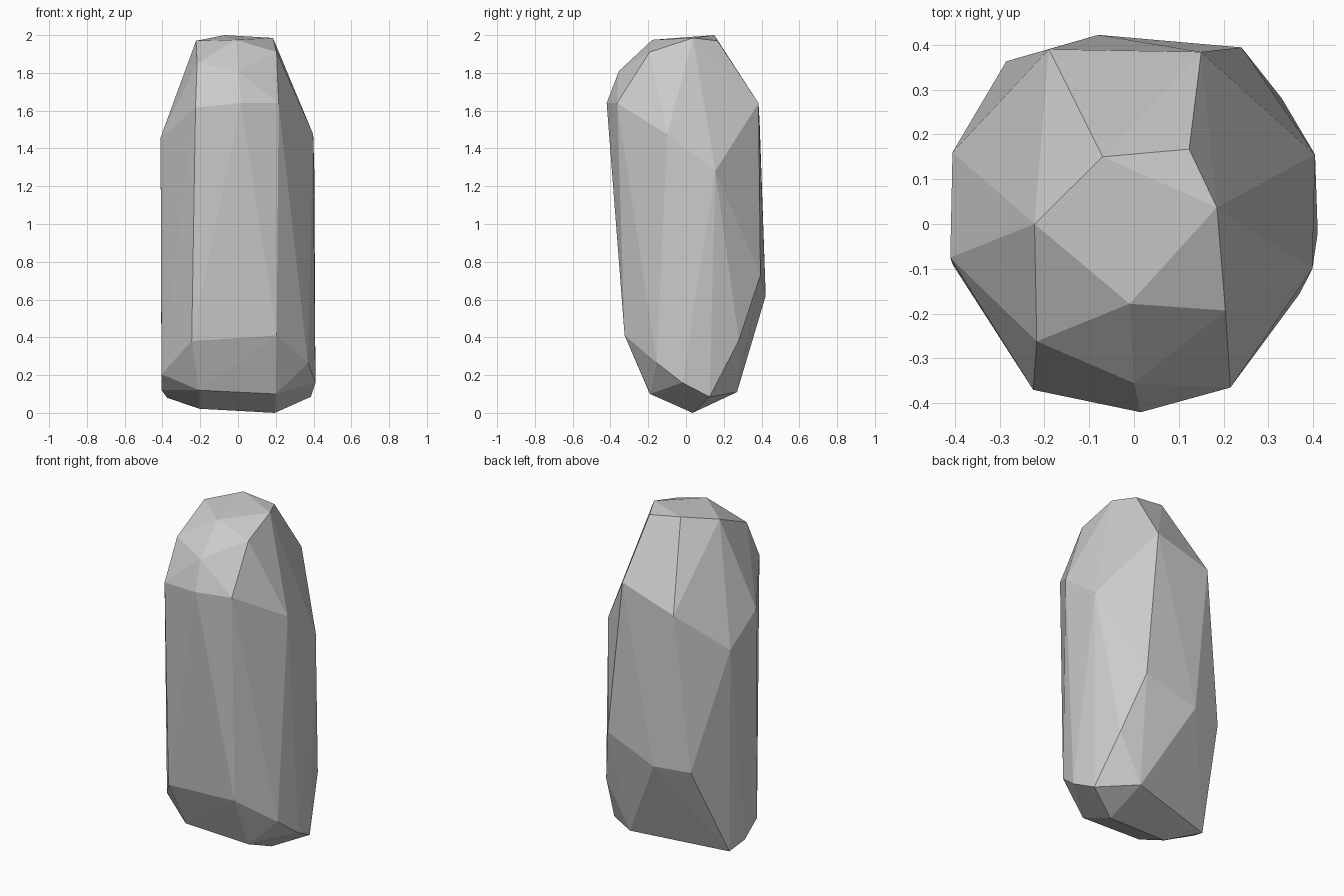
import bpy, bmesh

# Corner points of the faceted stone, grouped in rings
crown = [(-.07, .15, 2), (.123, .167, 1.97), (.185, .037, 1.985), (-.01, -.178, 1.975),
         (-.222, 0, 1.97), (.204, -.193, 1.91), (-.217, -.262, 1.85), (0, -.355, 1.81)]
shoulder = [(-.225, -.37, 1.615), (.015, -.42, 1.64), (.215, -.365, 1.64), (.398, -.1, 1.475),
            (.404, .155, 1.28), (.15, .384, 1.64), (-.19, .39, 1.535), (-.405, .16, 1.3),
            (-.41, -.075, 1.457)]
waist = [(.24, .394, .73), (-.08, .422, .62), (-.285, .363, .613), (.33, .28, .385),
         (.205, -.325, .41), (-.245, -.305, .38), (.37, -.155, .265), (-.405, -.09, .205)]
foot = [(.41, -.02, .16), (.385, .125, .085), (.18, .27, .11), (-.375, .127, .08),
        (-.405, .025, .12), (-.205, -.2, .12), (.2, -.19, .1), (.195, .035, 0), (-.205, .01, .022)]

# Wrap the rings in a flat-faced hull
bm = bmesh.new()
for p in crown + shoulder + waist + foot:
    bm.verts.new(p)
res = bmesh.ops.convex_hull(bm, input=bm.verts)
loose = [v for v in bm.verts if not v.link_faces]
bmesh.ops.delete(bm, geom=loose, context='VERTS')
bmesh.ops.recalc_face_normals(bm, faces=bm.faces)

mesh = bpy.data.meshes.new("standing_stone")
bm.to_mesh(mesh)
bm.free()
stone = bpy.data.objects.new("standing_stone", mesh)
bpy.context.collection.objects.link(stone)
